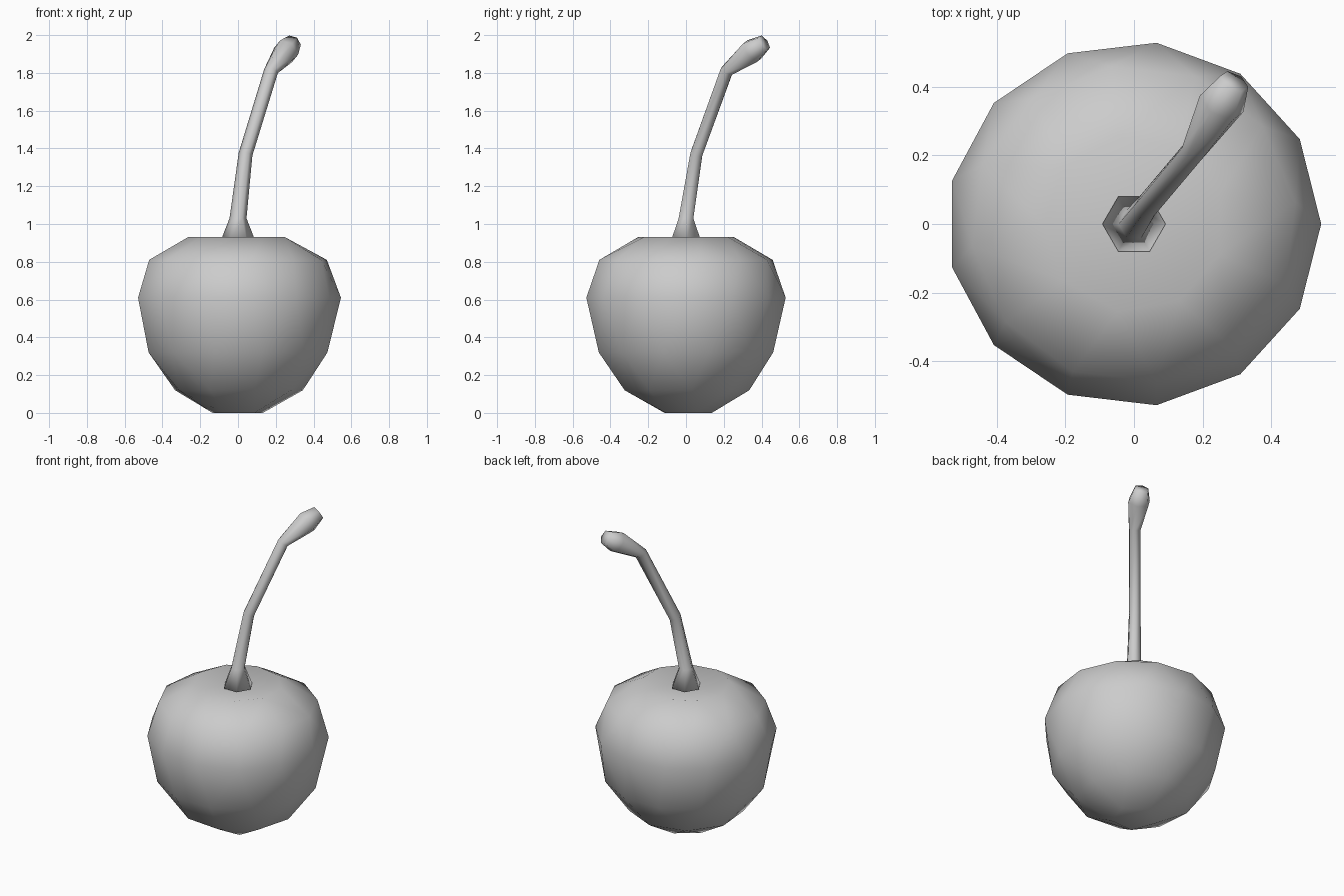
import bpy, bmesh, math
from mathutils import Vector

if "Cube" in bpy.data.objects:
    bpy.data.objects.remove(bpy.data.objects["Cube"])


def finish(bm, name):
    bmesh.ops.recalc_face_normals(bm, faces=bm.faces[:])
    mesh = bpy.data.meshes.new(name)
    bm.to_mesh(mesh)
    bm.free()
    for p in mesh.polygons:
        p.use_smooth = True
    obj = bpy.data.objects.new(name, mesh)
    bpy.context.collection.objects.link(obj)
    return obj


# Fruit: staggered low-poly rings (radius, height, sides, turn in degrees)
rings = [(0.14, 0.0, 5, 20), (0.345, 0.12, 9, 5), (0.49, 0.32, 12, 15),
         (0.545, 0.61, 13, 0), (0.475, 0.81, 12, 8), (0.265, 0.93, 9, 20)]
bm = bmesh.new()
for r, z, n, turn in rings:
    for i in range(n):
        a = math.radians(turn) + math.tau * i / n
        bm.verts.new((r * math.cos(a), r * 0.975 * math.sin(a), z))
dimple = bm.verts.new((0, 0, 0.97))
bmesh.ops.convex_hull(bm, input=bm.verts[:])
dimple.co.z = 0.88          # push the crown inwards to form the stem dimple
finish(bm, "cherry_fruit")

# Stem: six-sided tube swept along a bent path, flared at both ends
path = [Vector(p) for p in [(0, 0, 0.91), (0, 0, 1.03), (0.04, 0.055, 1.37),
                            (0.175, 0.215, 1.81), (0.255, 0.35, 1.915),
                            (0.292, 0.415, 1.96)]]
radii = [0.092, 0.045, 0.037, 0.038, 0.07, 0.045]
bm = bmesh.new()
loops = []
for i, (p, r) in enumerate(zip(path, radii)):
    t = path[min(i + 1, len(path) - 1)] - path[max(i - 1, 0)]
    t = Vector((0, 0, 1)) if i < 2 else t.normalized()
    u = (Vector((1, 0, 0)) - t * t.x).normalized()
    v = t.cross(u)
    loops.append([bm.verts.new(p + r * (u * math.cos(k * math.tau / 6)
                                        + v * math.sin(k * math.tau / 6)))
                  for k in range(6)])
for a, b in zip(loops, loops[1:]):
    for k in range(6):
        j = (k + 1) % 6
        bm.faces.new((a[k], a[j], b[j], b[k]))
bm.faces.new(loops[0])
bm.faces.new(loops[-1])
finish(bm, "cherry_stem")
